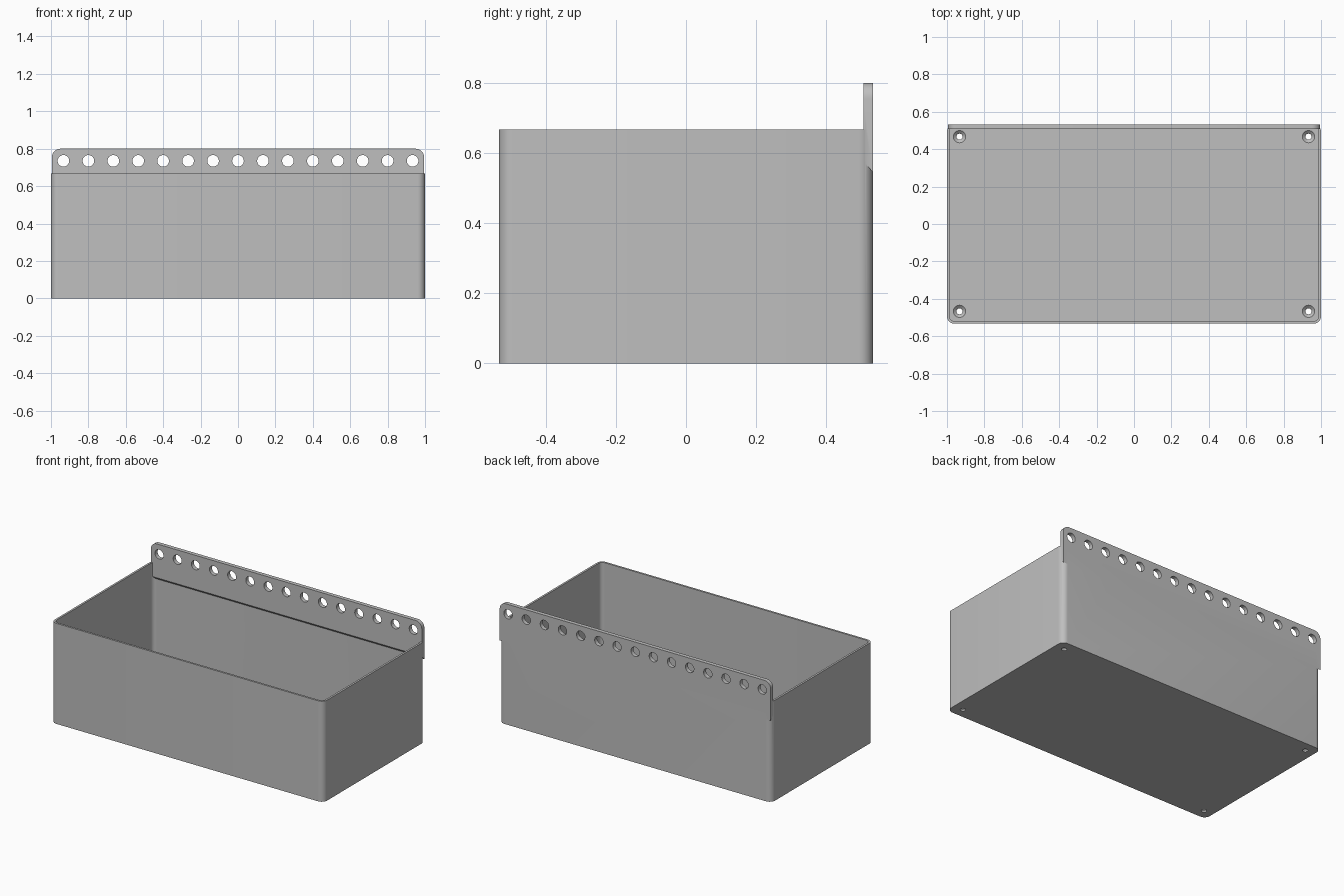
import bpy, bmesh, math
from mathutils import Matrix

default = bpy.data.objects.get("Cube")
if default:
    bpy.data.objects.remove(default)

# Main dimensions
HALF_X, HALF_Y, HEIGHT = 1.0, 0.5333, 0.667
WALL, FLOOR, RADIUS = 0.0133, 0.0267, 0.04
PLATE_X, PLATE_TOP, PLATE_T = 0.995, 0.80, 0.0267
PITCH, HOLES = 2 / 15, 15

grey = bpy.data.materials.new("light grey plastic")
grey.use_nodes = True
grey.diffuse_color = (0.52, 0.52, 0.52, 1)
grey.node_tree.nodes["Principled BSDF"].inputs["Base Color"].default_value = grey.diffuse_color


def make(name, bm):
    bmesh.ops.recalc_face_normals(bm, faces=bm.faces)
    mesh = bpy.data.meshes.new(name)
    bm.to_mesh(mesh)
    bm.free()
    mesh.materials.append(grey)
    obj = bpy.data.objects.new(name, mesh)
    bpy.context.collection.objects.link(obj)
    return obj


def block(name, lo, hi, radius, axis, only_top=False):
    """Box with the edges that run along one axis rounded."""
    bm = bmesh.new()
    bmesh.ops.create_cube(bm, size=1)
    for v in bm.verts:
        for i in range(3):
            v.co[i] = hi[i] if v.co[i] > 0 else lo[i]
    edges = [e for e in bm.edges
             if abs((e.verts[0].co - e.verts[1].co).normalized()[axis]) > 0.9
             and not (only_top and e.verts[0].co.z < hi[2] - 0.01)]
    bmesh.ops.bevel(bm, geom=edges, offset=radius, segments=8, profile=0.5, affect='EDGES')
    return make(name, bm)


def cones(name, spots, r1, r2, depth, turn=Matrix()):
    """Several cylinders or cones in one cutter."""
    bm = bmesh.new()
    for spot in spots:
        bmesh.ops.create_cone(bm, cap_ends=True, segments=32, radius1=r1, radius2=r2,
                              depth=depth, matrix=Matrix.Translation(spot) @ turn)
    return make(name, bm)


def combine(target, tool, operation):
    mod = target.modifiers.new(tool.name, 'BOOLEAN')
    mod.operation, mod.object, mod.solver = operation, tool, 'EXACT'
    bpy.context.view_layer.update()
    result = bpy.data.meshes.new_from_object(
        target.evaluated_get(bpy.context.evaluated_depsgraph_get()))
    target.modifiers.clear()
    target.data = result
    bpy.data.objects.remove(tool)


# Open tray with rounded vertical corners
tray = block("wall_tray", (-HALF_X, -HALF_Y, 0), (HALF_X, HALF_Y, HEIGHT), RADIUS, 2)
cavity = block("cavity", (-HALF_X + WALL, -HALF_Y + WALL, FLOOR),
               (HALF_X - WALL, HALF_Y - WALL, 1), RADIUS - WALL, 2)
combine(tray, cavity, 'DIFFERENCE')

# Hanging plate with rounded top corners and a sloped underside
plate = block("hanging_plate", (-PLATE_X, HALF_Y - PLATE_T, 0.545),
              (PLATE_X, HALF_Y, PLATE_TOP), 0.045, 1, only_top=True)
for v in plate.data.vertices:
    if v.co.z < 0.55 and v.co.y < HALF_Y - 0.01:
        v.co.z += 0.03

# Row of hanging holes
row = [((i - HOLES // 2) * PITCH, HALF_Y, 0.735) for i in range(HOLES)]
combine(plate, cones("row_of_holes", row, 0.031, 0.031, 0.2,
                     Matrix.Rotation(math.pi / 2, 4, 'X')), 'DIFFERENCE')
combine(tray, plate, 'UNION')

# Countersunk screw holes in the floor corners
corners = [(sx * 0.933, sy * 0.467, 0) for sx in (-1, 1) for sy in (-1, 1)]
combine(tray, cones("screw_shafts", corners, 0.016, 0.016, 0.1), 'DIFFERENCE')
sinks = [(x, y, FLOOR - 0.008) for x, y, z in corners]
combine(tray, cones("screw_sinks", sinks, 0.014, 0.034, 0.018), 'DIFFERENCE')

# Smooth corners, sharp edges elsewhere
bpy.ops.object.select_all(action='DESELECT')
tray.select_set(True)
bpy.context.view_layer.objects.active = tray
bpy.ops.object.shade_smooth_by_angle(angle=math.radians(30))
